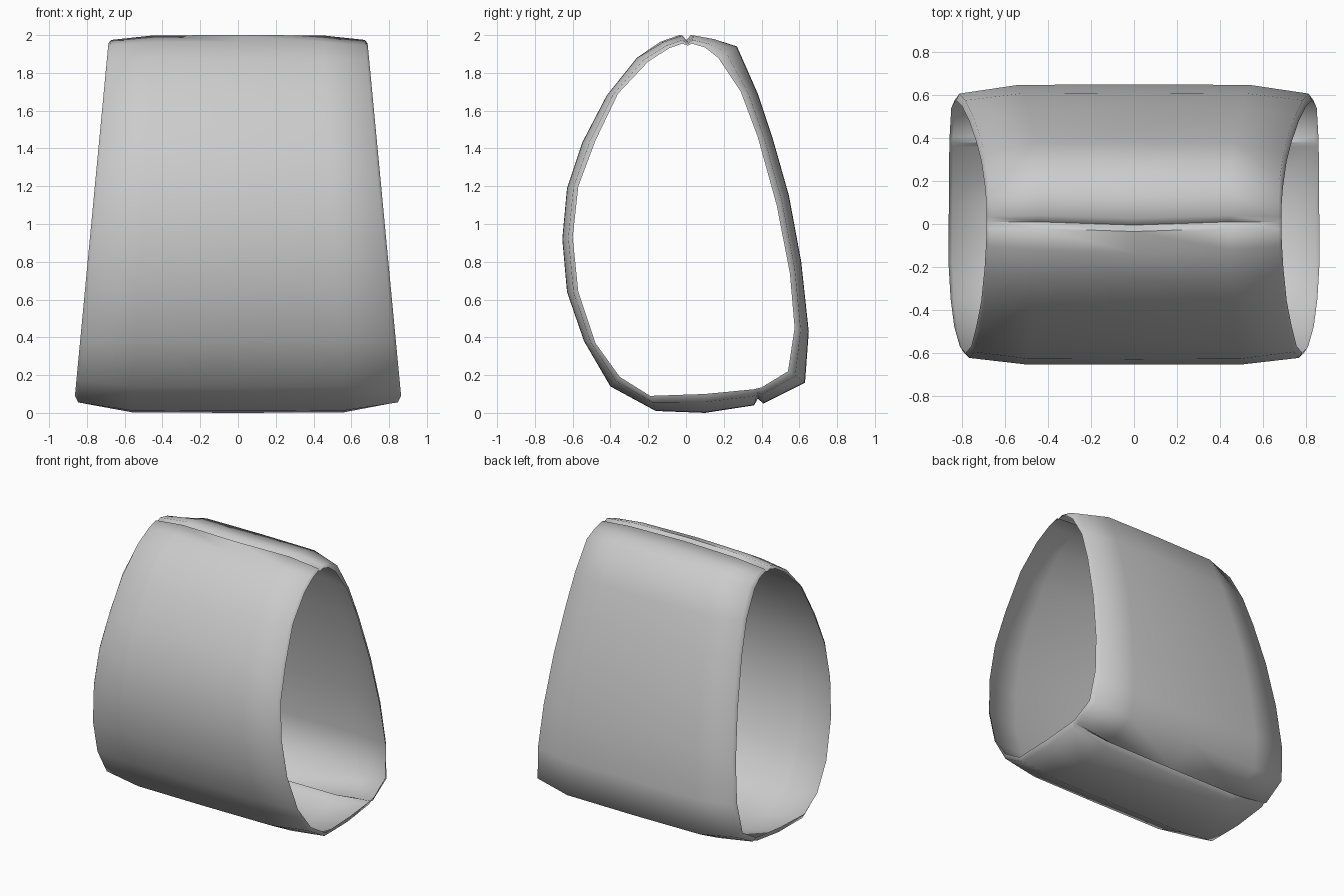
import bpy, bmesh, math

# Side profile pairs: (outer y, outer z, rim y, rim z), running from the top seam round the front
PROFILE = [
    (0.01, 1.965, 0.01, 1.945),
    (-0.02, 2.00, -0.02, 1.955), (-0.12, 1.965, -0.09, 1.93), (-0.26, 1.88, -0.20, 1.86),
    (-0.42, 1.68, -0.36, 1.69), (-0.55, 1.43, -0.48, 1.44), (-0.63, 1.19, -0.57, 1.20),
    (-0.655, 0.92, -0.60, 0.93), (-0.63, 0.64, -0.57, 0.64), (-0.54, 0.38, -0.48, 0.37),
    (-0.40, 0.14, -0.35, 0.19), (-0.16, 0.01, -0.19, 0.09), (0.10, 0.00, 0.10, 0.10),
    (0.36, 0.04, 0.36, 0.125),
    (0.38, 0.075, 0.38, 0.13),
    (0.41, 0.05, 0.40, 0.135), (0.63, 0.16, 0.54, 0.22), (0.65, 0.43, 0.575, 0.45),
    (0.61, 0.80, 0.55, 0.74), (0.545, 1.15, 0.48, 1.10), (0.46, 1.45, 0.38, 1.46),
    (0.38, 1.69, 0.29, 1.70), (0.27, 1.94, 0.17, 1.88), (0.15, 1.98, 0.10, 1.935),
    (0.04, 2.00, 0.03, 1.955),
]
# Columns across the width: (fraction of half width, inset towards the rim)
HALF = [(0.65, 0.03), (0.98, 0.57), (1.0, 1.0)]
COLUMNS = [(-t, k) for t, k in reversed(HALF)] + [(0.0, 0.0)] + HALF


def half_width(z):
    return 0.872 - 0.095 * z


# Padded sleeve, open at both ends
bm = bmesh.new()
rings = []
for t, k in COLUMNS:
    ring = []
    for oy, oz, ry, rz in PROFILE:
        y, z = oy + (ry - oy) * k, oz + (rz - oz) * k
        if t == 0 and oz > 1.95:          # top seam dips forward at the centre
            y -= 0.015
        ring.append(bm.verts.new((t * half_width(rz), y, z)))
    rings.append(ring)
n = len(PROFILE)
for a, b in zip(rings, rings[1:]):
    for i in range(n):
        j = (i + 1) % n
        bm.faces.new((a[i], a[j], b[j], b[i]))
bmesh.ops.recalc_face_normals(bm, faces=bm.faces)
mid = min(bm.faces, key=lambda f: f.calc_center_median().y)
if mid.normal.y > 0:
    bmesh.ops.reverse_faces(bm, faces=bm.faces)
mesh = bpy.data.meshes.new("padded_sleeve")
bm.to_mesh(mesh)
bm.free()
sleeve = bpy.data.objects.new("padded_sleeve", mesh)
bpy.context.collection.objects.link(sleeve)

# Smooth shading, with the two seams kept crisp
bpy.context.view_layer.objects.active = sleeve
sleeve.select_set(True)
bpy.ops.object.shade_smooth_by_angle(angle=math.radians(65))
